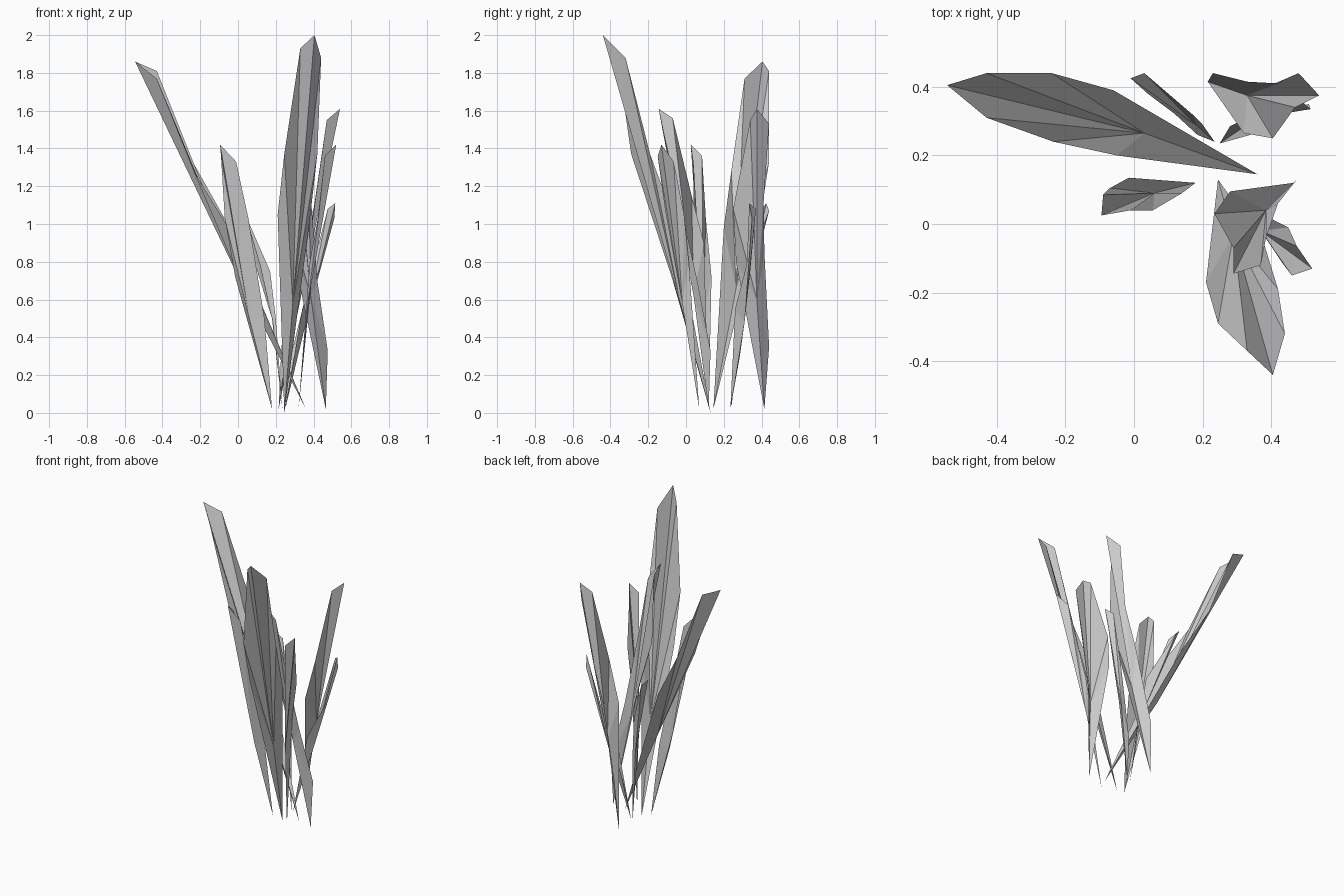
import bpy


def leaf(name, base, hub, left, tip, right):
    """Folded blade: edge outline fanned around one midrib point."""
    verts = [hub, base] + left + [tip] + right[::-1]
    n = len(verts) - 1
    faces = [(0, i, i % n + 1) for i in range(1, n + 1)]
    mesh = bpy.data.meshes.new(name)
    mesh.from_pydata(verts, [], faces)
    mesh.update()
    obj = bpy.data.objects.new(name, mesh)
    bpy.context.collection.objects.link(obj)


# Long leaf leaning left
leaf("long_left_leaf", (.36, .145, .02), (.03, .265, .66),
     [(-.05, .2, .98), (-.235, .24, 1.28), (-.43, .31, 1.77)],
     (-.545, .405, 1.86),
     [(-.06, .39, 1.01), (-.24, .44, 1.33), (-.43, .44, 1.81)])

# Medium leaf leaning left
leaf("medium_left_leaf", (.18, .12, .02), (.06, .09, .5),
     [(-.015, .135, .72), (-.07, .105, 1.03), (-.09, .085, 1.36)],
     (-.095, .025, 1.42),
     [(.14, .09, .5), (.055, .04, 1.03), (-.01, .04, 1.33)])

# Tallest leaf, leaning forward
leaf("tall_front_leaf", (.245, .13, 0), (.29, -.03, .58),
     [(.21, -.17, 1.05), (.245, -.29, 1.37), (.33, -.37, 1.93)],
     (.405, -.44, 2.0),
     [(.38, -.06, 1.02), (.42, -.19, 1.37), (.44, -.32, 1.88)])

# Narrow leaf leaning right
leaf("narrow_right_leaf", (.32, .07, .02), (.37, -.02, .58),
     [(.38, -.03, .8), (.43, -.11, 1.07), (.46, -.15, 1.36)],
     (.52, -.13, 1.42),
     [(.4, .015, .8), (.45, -.01, 1.05), (.475, -.065, 1.33)])

# Upright leaf behind the tallest one
leaf("upright_leaf", (.465, .12, .02), (.385, .04, .62),
     [(.28, .095, .9), (.235, .03, 1.15), (.29, -.07, 1.56)],
     (.29, -.145, 1.61),
     [(.475, .13, .33), (.42, .06, .7), (.385, -.04, 1.15),
      (.37, -.12, 1.5)])

# Broad leaf leaning right at the back
leaf("broad_back_leaf", (.215, .415, .02), (.33, .375, .6),
     [(.23, .44, .35), (.33, .415, .85), (.42, .41, 1.15), (.48, .44, 1.53)],
     (.54, .375, 1.61),
     [(.32, .265, .8), (.405, .25, 1.08), (.47, .34, 1.55)])

# Short leaf at the back right
leaf("short_right_leaf", (.25, .235, .02), (.36, .31, .48),
     [(.28, .285, .3), (.39, .34, .75), (.475, .37, 1.08)],
     (.515, .335, 1.11),
     [(.34, .26, .55), (.44, .32, .78), (.51, .35, 1.03)])

# Short leaf at the back left
leaf("short_left_leaf", (.235, .24, .02), (.18, .29, .5),
     [(.185, .26, .48), (.12, .32, .78), (.04, .38, 1.05)],
     (-.01, .425, 1.11),
     [(.2, .29, .5), (.17, .32, .75), (.03, .44, 1.07)])
